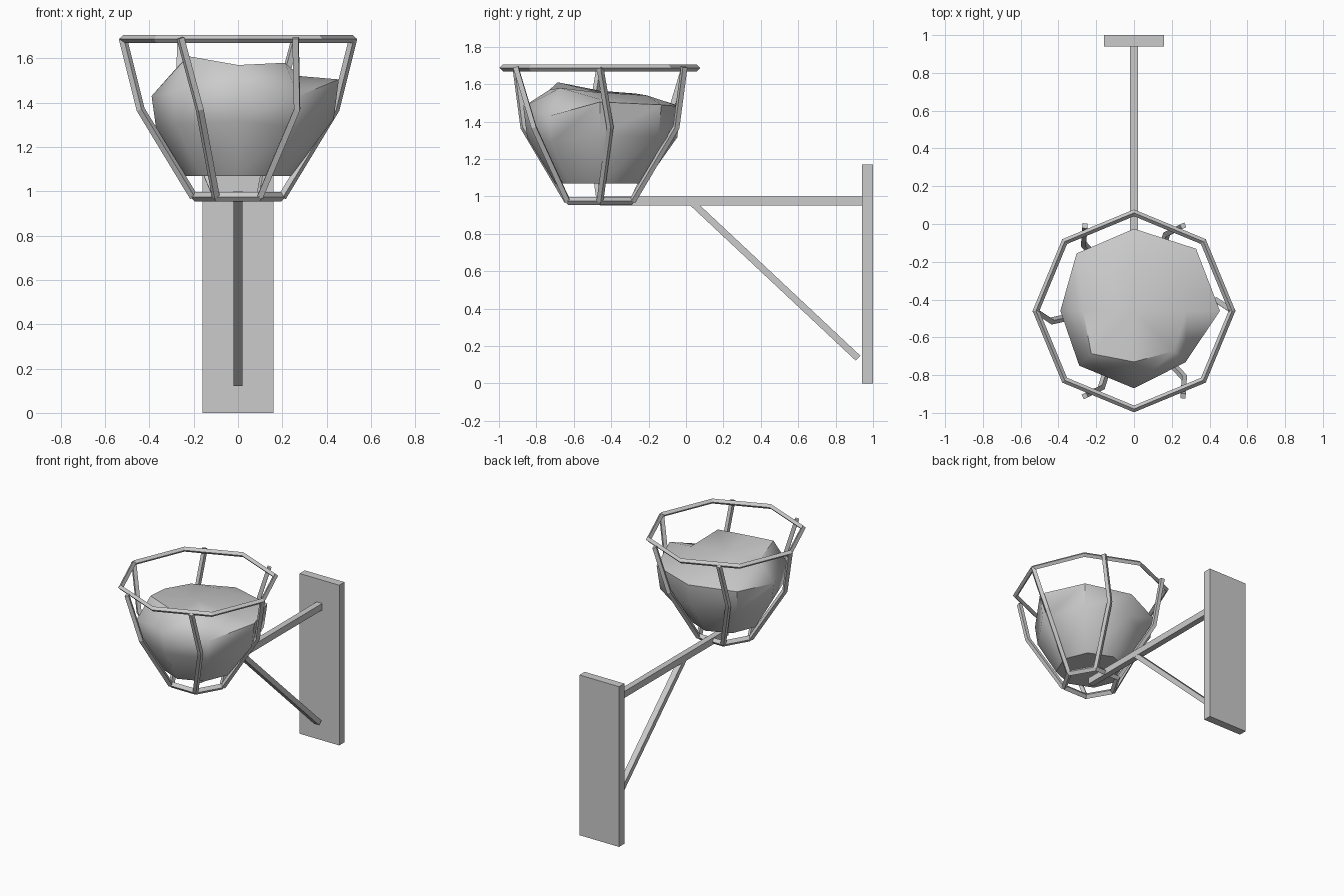
import bpy, bmesh, math
from mathutils import Vector

if "Cube" in bpy.data.objects:
    bpy.data.objects.remove(bpy.data.objects["Cube"])

CY = -0.46  # y of the basket axis


def box(name, loc, size, rot_x=0.0):
    bpy.ops.mesh.primitive_cube_add(size=1, location=loc, rotation=(rot_x, 0, 0))
    ob = bpy.context.object
    ob.name = name
    ob.scale = size
    return ob


def ring(name, z, sides, radius, thick):
    bpy.ops.mesh.primitive_torus_add(location=(0, CY, z), major_segments=sides,
                                     minor_segments=4, major_radius=radius,
                                     minor_radius=thick)
    bpy.context.object.name = name


def polar(r, deg, z):
    a = math.radians(deg)
    return Vector((r * math.cos(a), CY + r * math.sin(a), z))


# Wall plate, arm and diagonal brace
box("wall_plate", (0, 0.97, 0.585), (0.32, 0.06, 1.17))
box("arm", (0, 0.245, 0.976), (0.044, 1.41, 0.048))
p, q = Vector((0, 0.035, 0.965)), Vector((0, 0.92, 0.135))
d = q - p
box("brace", (p + q) / 2, (0.042, d.length, 0.036), math.atan2(d.z, d.y))

# Basket rings: octagonal rim and hexagonal base
ring("basket_rim", 1.687, 8, 0.519, 0.018)
ring("basket_base", 0.975, 6, 0.195, 0.022)

# Six bent ribs, slightly twisted at the bend
for i in range(6):
    a = i * 60
    curve = bpy.data.curves.new("rib", 'CURVE')
    curve.dimensions = '3D'
    curve.bevel_depth = 0.019
    curve.bevel_resolution = 0
    curve.use_fill_caps = True
    sp = curve.splines.new('POLY')
    sp.points.add(2)
    path = [polar(0.2, a, 0.975), polar(0.443, a + 7, 1.37), polar(0.52, a, 1.692)]
    for pt, co in zip(sp.points, path):
        pt.co = (*co, 1)
    sp.use_smooth = False
    ob = bpy.data.objects.new(f"basket_rib_{i + 1}", curve)
    bpy.context.collection.objects.link(ob)
    bpy.ops.object.select_all(action='DESELECT')
    ob.select_set(True)
    bpy.context.view_layer.objects.active = ob
    bpy.ops.object.convert(target='MESH')

# Lumpy fuel mass: eight-sided loops given as radius, height per corner (from +x)
wide_r = [.455, .465, .435, .43, .39, .41, .41, .385]
wide_z = [1.505, 1.49, 1.48, 1.46, 1.43, 1.45, 1.48, 1.43]
crown_r = [.28, .27, .25, .27, .27, .32, .27, .30]
crown_z = [1.52, 1.51, 1.54, 1.55, 1.565, 1.61, 1.57, 1.58]
loops = [([.24] * 8, [1.07] * 8),
         ([r * 0.95 for r in wide_r], [1.3 + 0.5 * (z - 1.45) for z in wide_z]),
         (wide_r, wide_z), (crown_r, crown_z)]
bm = bmesh.new()
rows = [[bm.verts.new(polar(r, 45 * k, z)) for k, (r, z) in enumerate(zip(*lp))]
        for lp in loops]
for lo, hi in zip(rows, rows[1:]):
    for k in range(8):
        j = (k + 1) % 8
        bm.faces.new((lo[k], lo[j], hi[j], hi[k]))
bm.faces.new(rows[0][::-1])
apex = bm.verts.new((0, CY, 1.555))
for k in range(8):
    bm.faces.new((rows[-1][k], rows[-1][(k + 1) % 8], apex))
me = bpy.data.meshes.new("fuel_mass")
bm.to_mesh(me)
bm.free()
ob = bpy.data.objects.new("fuel_mass", me)
bpy.context.collection.objects.link(ob)
bpy.ops.object.select_all(action='DESELECT')
ob.select_set(True)
bpy.context.view_layer.objects.active = ob
bpy.ops.object.shade_smooth_by_angle(angle=math.radians(50))
